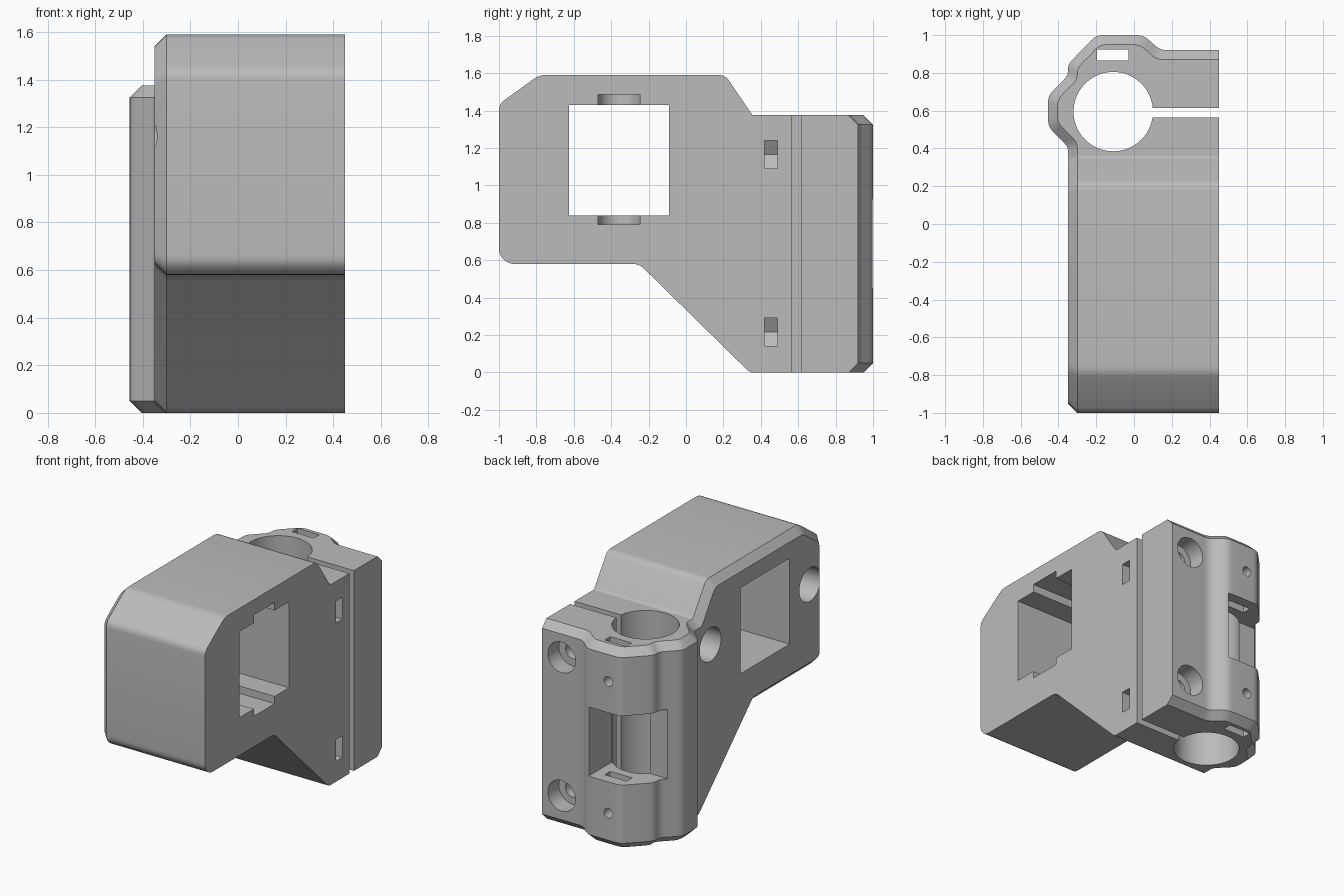
import bpy, bmesh, math
from mathutils import Vector, Matrix

if "Cube" in bpy.data.objects:
    bpy.data.objects.remove(bpy.data.objects["Cube"])

grey = bpy.data.materials.new("plain grey")
grey.diffuse_color = (0.5, 0.5, 0.5, 1)
grey.use_nodes = True
grey.node_tree.nodes["Principled BSDF"].inputs["Base Color"].default_value = grey.diffuse_color


def to_object(name, bm):
    bmesh.ops.recalc_face_normals(bm, faces=bm.faces)
    mesh = bpy.data.meshes.new(name)
    bm.to_mesh(mesh)
    bm.free()
    mesh.materials.append(grey)
    ob = bpy.data.objects.new(name, mesh)
    bpy.context.collection.objects.link(ob)
    return ob


def inset(points, amounts):
    """Move each edge of a counter-clockwise polygon inward by its own amount."""
    pts = [Vector(p) for p in points]
    lines = []
    for i, p in enumerate(pts):
        d = (pts[(i + 1) % len(pts)] - p).normalized()
        lines.append((p + Vector((-d.y, d.x)) * amounts[i], d))
    result = []
    for i in range(len(pts)):
        (a, u), (b, v) = lines[i - 1], lines[i]
        t = (b - a).cross(v) / u.cross(v)
        result.append(a + u * t)
    return result


def soften(points, sharp, d=0.035, n=4):
    """Round every corner except the sharp ones."""
    result = []
    for i, p in enumerate(points):
        before = points[i - 1] - p
        after = points[(i + 1) % len(points)] - p
        if i in sharp:
            result += [p.copy() for _ in range(1)]
            continue
        a = p + before.normalized() * min(d, before.length * 0.4)
        b = p + after.normalized() * min(d, after.length * 0.4)
        for k in range(n + 1):
            t = k / n
            result.append(a * (1 - t) ** 2 + p * 2 * t * (1 - t) + b * t ** 2)
    return result


def loft(name, rings):
    """Skin matching rings of 3D points and cap both ends."""
    bm = bmesh.new()
    loops = [[bm.verts.new(p) for p in ring] for ring in rings]
    n = len(loops[0])
    for a, b in zip(loops, loops[1:]):
        for i in range(n):
            j = (i + 1) % n
            bm.faces.new((a[i], a[j], b[j], b[i]))
    bm.faces.new(loops[0])
    bm.faces.new(loops[-1])
    return to_object(name, bm)


def box(name, x, y, z):
    bm = bmesh.new()
    bmesh.ops.create_cube(bm, size=1)
    for v in bm.verts:
        v.co = [lo + (c + 0.5) * (hi - lo) for c, (lo, hi) in zip(v.co, (x, y, z))]
    return to_object(name, bm)


def rod(name, start, end, r, sides=64):
    a, b = Vector(start), Vector(end)
    bm = bmesh.new()
    turn = (b - a).to_track_quat('Z', 'Y').to_matrix().to_4x4()
    bmesh.ops.create_cone(bm, cap_ends=True, segments=sides, radius1=r, radius2=r,
                          depth=(b - a).length,
                          matrix=Matrix.Translation((a + b) / 2) @ turn)
    return to_object(name, bm)


def combine(target, tool, operation='DIFFERENCE'):
    mod = target.modifiers.new("combine", 'BOOLEAN')
    mod.operation, mod.solver, mod.object = operation, 'EXACT', tool
    bpy.context.view_layer.objects.active = target
    bpy.ops.object.modifier_apply(modifier=mod.name)
    bpy.data.objects.remove(tool)


C = 0.05      # chamfer size
JOINT = 0.37  # where arm and clamp meet
TOP = 1.375   # clamp height

# Arm: side profile extruded across, chamfered on the left
side = [(-1, 0.63), (-0.95, 0.58), (-0.25, 0.58), (0.34, 0), (JOINT, 0),
        (JOINT, TOP), (0.355, TOP), (0.21, 1.59), (-0.785, 1.59), (-1, 1.435)]
edges = [C] * len(side)
edges[4] = 0
sharp = {4, 5}
outer = soften(inset(side, [0] * len(side)), sharp)
inner = soften(inset(side, edges), sharp)
body = loft("rod_clamp_bracket", [[(x, p.x, p.y) for p in ring] for x, ring in
                                  ((-0.35, inner), (-0.30, outer), (0.45, outer))])

# Clamp: plan profile extruded up, chamfered at top and bottom
plan = [(0.45, JOINT), (0.45, 0.92), (0.14, 0.92), (0.05, 1), (-0.20, 1),
        (-0.35, 0.845), (-0.35, 0.785), (-0.455, 0.68), (-0.455, 0.515),
        (-0.35, 0.41), (-0.35, JOINT)]
edges = [C] * len(plan)
edges[0] = edges[-1] = 0
sharp = {0, 1, 10}
outer = soften(inset(plan, [0] * len(plan)), sharp)
inner = soften(inset(plan, edges), sharp)
clamp = loft("clamp", [[(p.x, p.y, z) for p in ring] for z, ring in
                       ((0, inner), (C, outer), (TOP - C, outer), (TOP, inner))])
combine(body, clamp, 'UNION')

# Rod bore, clamping slit and side window
cuts = [rod("bore", (-0.11, 0.595, -0.2), (-0.11, 0.595, 1.8), 0.21, 96),
        box("slit", (-0.05, 0.6), (0.565, 0.615), (-0.2, 1.8)),
        box("window", (-0.6, 0.6), (-0.625, -0.09), (0.84, 1.43))]

# Round-ended groove above and below the window, open to the right
cuts += [box("groove", (0.05, 0.6), (-0.47, -0.245), (0.79, 1.485)),
         rod("groove_end", (0.05, -0.3575, 0.79), (0.05, -0.3575, 1.485), 0.1125)]

# Blind holes in the left face
for y in (0.235, -0.845):
    cuts.append(rod("left_hole", (-0.6, y, 1.165), (0.2, y, 1.165), 0.115))

# Clamp bolts with counterbores and pointed nut slots
for z in (0.215, 1.165):
    cuts.append(rod("bolt", (0.30, 0.40, z), (0.30, 1.2, z), 0.055, 32))
    cuts.append(rod("counterbore", (0.30, 0.80, z), (0.30, 1.2, z), 0.105))
    nut = [(0.6, z - 0.075), (0.6, z + 0.075), (0.257, z + 0.075),
           (0.213, z), (0.257, z - 0.075)]
    cuts.append(loft("nut_slot", [[(x, y, h) for x, h in nut] for y in (0.42, 0.49)]))

# Rear recess, vertical slot and small screw holes
cuts += [box("recess", (-0.7, 0.04), (0.75, 1.2), (0.45, 0.925)),
         box("slot", (-0.195, -0.03), (0.865, 0.925), (-0.2, 1.8))]
for z in (0.235, 1.14):
    cuts.append(rod("screw_hole", (-0.11, 0.83, z), (-0.11, 1.2, z), 0.033, 32))

for tool in cuts:
    combine(body, tool)

bpy.ops.object.select_all(action='DESELECT')
body.select_set(True)
bpy.context.view_layer.objects.active = body
bpy.ops.object.shade_smooth_by_angle(angle=math.radians(25))
